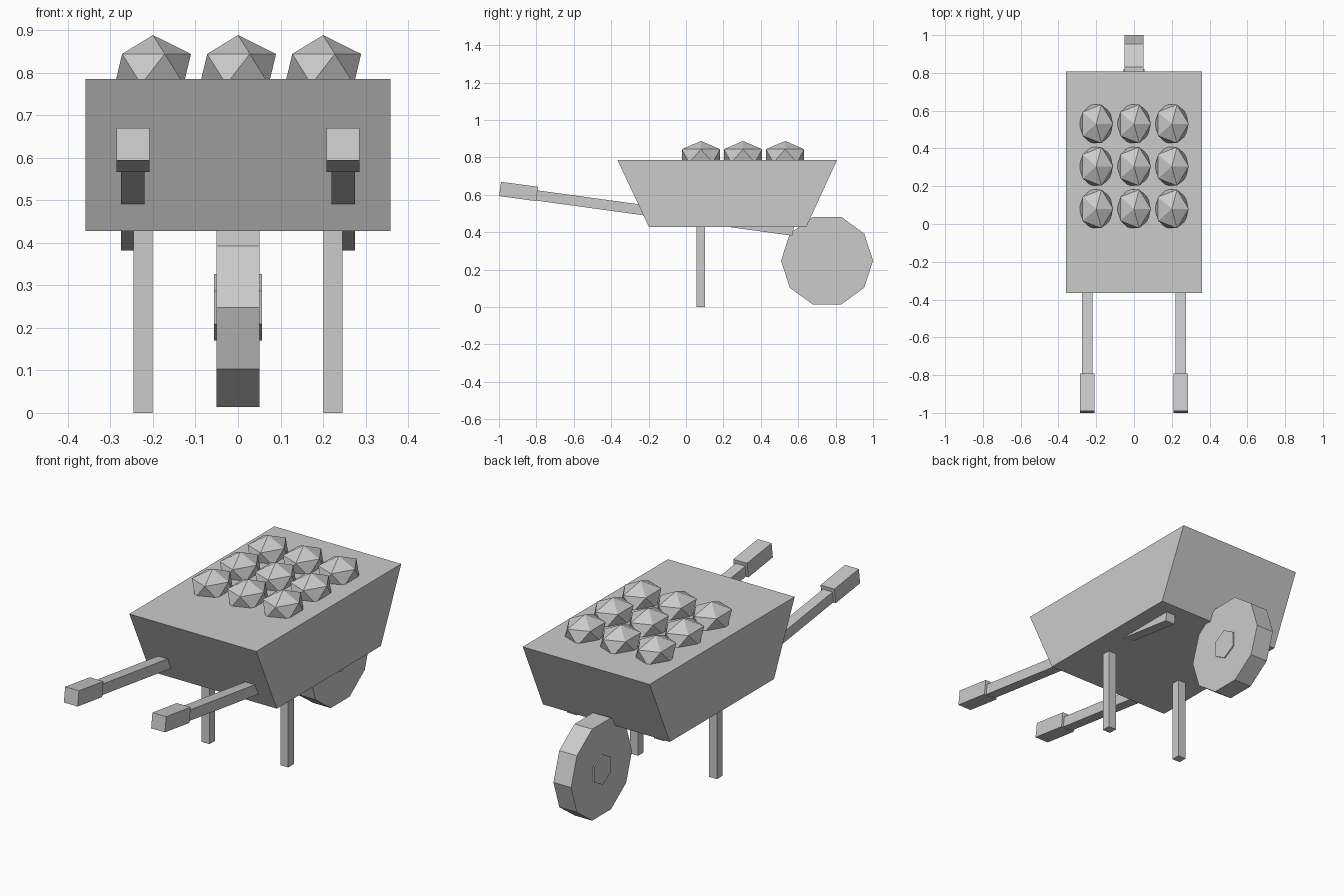
import bpy, bmesh, math
from mathutils import Matrix, Vector

if "Cube" in bpy.data.objects:
    bpy.data.objects.remove(bpy.data.objects["Cube"])


def finish(name, bm):
    bmesh.ops.recalc_face_normals(bm, faces=bm.faces)
    mesh = bpy.data.meshes.new(name)
    bm.to_mesh(mesh)
    bm.free()
    obj = bpy.data.objects.new(name, mesh)
    bpy.context.collection.objects.link(obj)
    return obj


def box(name, centre, size, tilt=0.0):
    bm = bmesh.new()
    m = (Matrix.Translation(centre) @ Matrix.Rotation(tilt, 4, 'X')
         @ Matrix.Diagonal((*size, 1)))
    bmesh.ops.create_cube(bm, size=1, matrix=m)
    return finish(name, bm)


def prism(name, profile, half_width):
    """Extrude a closed (y, z) profile across x, centred on x = 0."""
    bm = bmesh.new()
    face = bm.faces.new([bm.verts.new((-half_width, y, z)) for y, z in profile])
    ext = bmesh.ops.extrude_face_region(bm, geom=[face], use_keep_orig=True)
    verts = [g for g in ext['geom'] if isinstance(g, bmesh.types.BMVert)]
    bmesh.ops.translate(bm, verts=verts, vec=Vector((2 * half_width, 0, 0)))
    return finish(name, bm)


def disc(name, sides, radius, half_width, start, y=0.754, z=0.248):
    pts = []
    for i in range(sides):
        a = start + 2 * math.pi * i / sides
        pts.append((y + radius * math.cos(a), z + radius * math.sin(a)))
    return prism(name, pts, half_width)


# Tray with sloping ends and a filled flat top
prism("tray", [(-0.366, 0.785), (-0.198, 0.428), (0.643, 0.428), (0.807, 0.785)], 0.359)

# Wheel and hub
disc("wheel", 10, 0.246, 0.05, 0)
disc("wheel_hub", 6, 0.078, 0.056, math.pi / 2)

# Shafts, grips and legs on both sides
tilt = -math.atan(0.137)
for side, s in (("left", -1), ("right", 1)):
    box(f"shaft_{side}", (s * 0.247, -0.1375, 0.506), (0.055, 1.436, 0.055), tilt)
    box(f"grip_{side}", (s * 0.247, -0.895, 0.618), (0.078, 0.2, 0.077), tilt)
    box(f"leg_{side}", (s * 0.223, 0.078, 0.22), (0.045, 0.045, 0.44))

# Load of faceted lumps, three by three
for row in range(3):
    for col in range(3):
        bm = bmesh.new()
        bmesh.ops.create_icosphere(
            bm, subdivisions=1, radius=1,
            matrix=Matrix.Translation((0.2 * (col - 1), 0.08 + 0.225 * row, 0.808))
            @ Matrix.Diagonal((0.1, 0.12, 0.08, 1)))
        finish(f"lump_{row}_{col}", bm)
